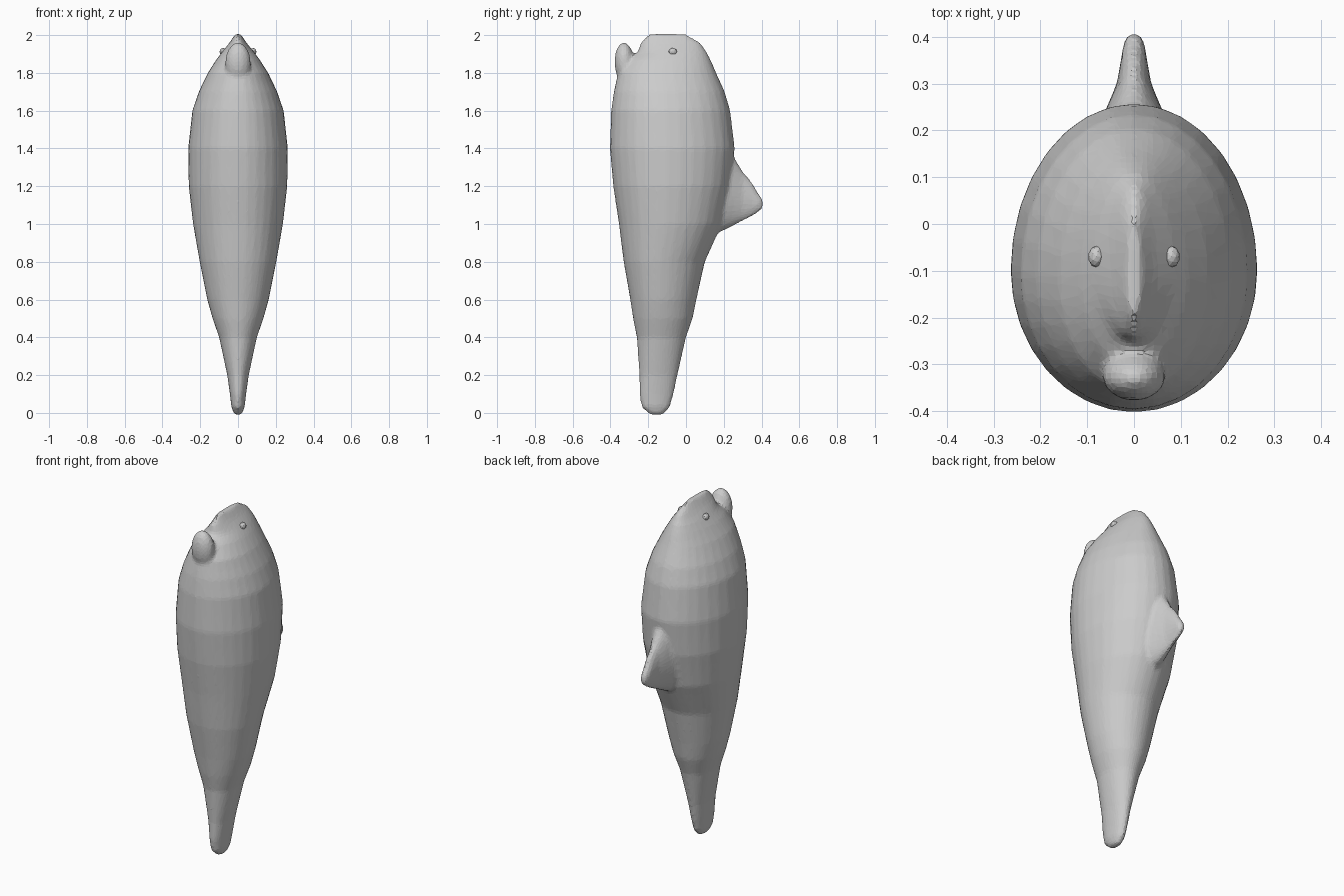
import bpy, bmesh, math
from mathutils import Matrix, Vector

cube = bpy.data.objects.get("Cube")
if cube:
    bpy.data.objects.remove(cube, do_unlink=True)

grey = bpy.data.materials.new("plain grey")
grey.use_nodes = True
colour = (0.6, 0.6, 0.6, 1)
grey.diffuse_color = colour
grey.node_tree.nodes["Principled BSDF"].inputs["Base Color"].default_value = colour

SEGMENTS = 32


def loft(bm, rings):
    """Skin a list of point rings and close both ends."""
    loops = [[bm.verts.new(p) for p in ring] for ring in rings]
    for low, high in zip(loops, loops[1:]):
        for i in range(SEGMENTS):
            j = (i + 1) % SEGMENTS
            bm.faces.new((low[i], low[j], high[j], high[i]))
    bm.faces.new(loops[0][::-1])
    bm.faces.new(loops[-1])


def body_ring(z, front, back, half_width):
    """Egg-shaped slice, widest a little ahead of its middle."""
    mid = front + (back - front) * 0.46
    ring = []
    for i in range(SEGMENTS):
        angle = math.tau * i / SEGMENTS
        c, s = math.cos(angle), math.sin(angle)
        depth = back - mid if s > 0 else mid - front
        ring.append(Vector((half_width * c, mid + depth * s, z)))
    return ring


def fin_ring(y, low, high, half_width):
    """Upright oval slice of the fin."""
    ring = []
    for i in range(SEGMENTS):
        angle = math.tau * i / SEGMENTS
        ring.append(Vector((half_width * math.cos(angle), y,
                            (low + high) / 2 + (high - low) / 2 * math.sin(angle))))
    return ring


def add_ball(bm, centre, radii, tilt=0.0, detail=3):
    place = (Matrix.Translation(centre) @ Matrix.Rotation(tilt, 4, "X")
             @ Matrix.Diagonal((*radii, 1)))
    bmesh.ops.create_icosphere(bm, subdivisions=detail, radius=1, matrix=place)


def make_object(name, bm):
    bmesh.ops.recalc_face_normals(bm, faces=bm.faces)
    mesh = bpy.data.meshes.new(name)
    bm.to_mesh(mesh)
    bm.free()
    mesh.materials.append(grey)
    obj = bpy.data.objects.new(name, mesh)
    bpy.context.collection.objects.link(obj)
    return obj


# Body from tail tip to crown: height, front, back, half width
bm = bmesh.new()
loft(bm, [body_ring(*row) for row in (
    (-0.01, -0.19, -0.12, 0.02),
    (0.03, -0.235, -0.085, 0.035),
    (0.1, -0.247, -0.065, 0.043),
    (0.2, -0.247, -0.045, 0.057),
    (0.4, -0.26, 0, 0.1),
    (0.5, -0.28, 0.035, 0.135),
    (0.6, -0.295, 0.055, 0.163),
    (0.8, -0.33, 0.1, 0.203),
    (1, -0.355, 0.19, 0.238),
    (1.2, -0.385, 0.237, 0.261),
    (1.4, -0.403, 0.258, 0.264),
    (1.6, -0.396, 0.234, 0.242),
    (1.7, -0.382, 0.205, 0.208),
    (1.8, -0.36, 0.16, 0.16),
    (1.87, -0.31, 0.13, 0.115),
    (1.91, -0.255, 0.11, 0.085),
    (1.96, -0.24, 0.075, 0.045),
    (2.005, -0.2, 0, 0.015),
)])

# Back fin from root to tip: depth, bottom, top, half width
loft(bm, [fin_ring(*row) for row in (
    (0.1, 0.93, 1.42, 0.09),
    (0.2, 0.965, 1.4, 0.08),
    (0.25, 0.99, 1.36, 0.058),
    (0.3, 1.015, 1.28, 0.037),
    (0.35, 1.04, 1.22, 0.028),
    (0.385, 1.065, 1.16, 0.023),
    (0.407, 1.08, 1.13, 0.016),
)])

# Jutting lower jaw
add_ball(bm, (0, -0.325, 1.85), (0.068, 0.053, 0.112), 0.05)

body = make_object("fish_body", bm)

# Fuse the shells, soften the joins and break the skin into facets
remesh = body.modifiers.new("fuse", "REMESH")
remesh.mode = "VOXEL"
remesh.voxel_size = 0.012
soften = body.modifiers.new("soften", "SMOOTH")
soften.factor = 0.5
soften.iterations = 4
facets = body.modifiers.new("facets", "DECIMATE")
facets.ratio = 0.16

# Small bead eyes on both sides of the head
for side, sign in (("left", 1), ("right", -1)):
    bm = bmesh.new()
    add_ball(bm, (sign * 0.08, -0.07, 1.912), (0.018, 0.023, 0.02), detail=2)
    make_object(side + "_eye", bm)
